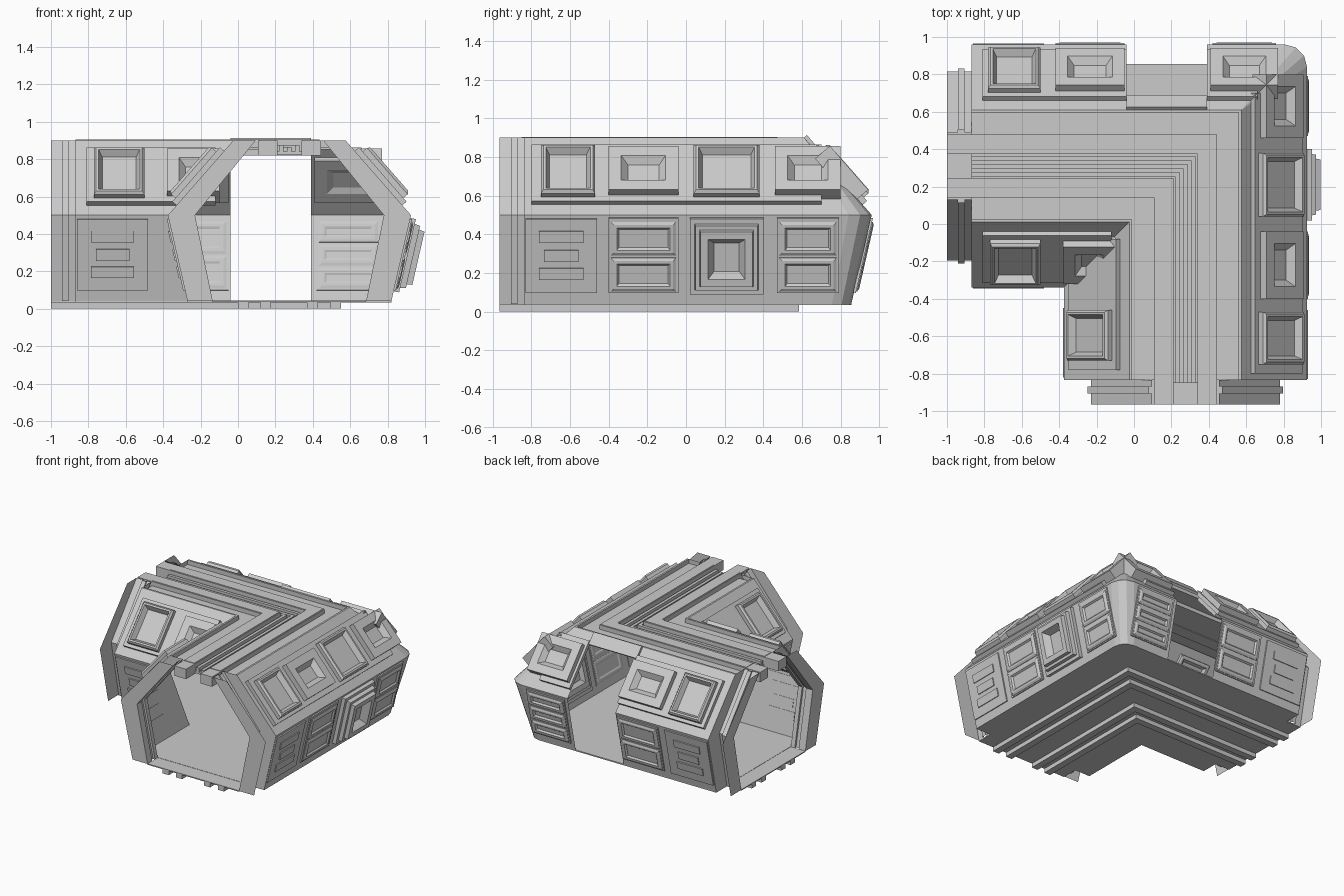
import bpy, bmesh
from math import sin, cos, pi

if "Cube" in bpy.data.objects:
    bpy.data.objects.remove(bpy.data.objects["Cube"])

CX, CY = 0.275, 0.31          # centre lines of the two corridor arms
XE, YE = -1.0, -0.965         # open ends of the arms
XW, YW = -0.87, -0.835        # where the panelled walls begin
OUTER = [(0.545, 0.04), (0.65, 0.5), (0.30, 0.9)]
INNER = [(0.41, 0.04), (0.505, 0.5), (0.18, 0.9)]


def finish(name, bm, recalc=True):
    bmesh.ops.remove_doubles(bm, verts=bm.verts, dist=1e-5)
    if recalc:
        bmesh.ops.recalc_face_normals(bm, faces=bm.faces)
    me = bpy.data.meshes.new(name)
    bm.to_mesh(me)
    bm.free()
    ob = bpy.data.objects.new(name, me)
    bpy.context.collection.objects.link(ob)
    return ob


def loft(bm, rows, closed=False):
    vs = [[bm.verts.new(p) for p in r] for r in rows]
    for a, b in zip(vs, vs[1:]):
        n = len(a)
        for i in range(n if closed else n - 1):
            j = (i + 1) % n
            bm.faces.new((a[i], a[j], b[j], b[i]))
    return vs


def path(o, r, xs, ys):
    """L-shaped line at offset o from the centre line, corner rounded by r."""
    arc = [(CX + o - r + r * cos(a), CY + o - r + r * sin(a))
           for a in (pi / 2, pi / 3, pi / 6, 0)]
    return [(xs, CY + o)] + arc + [(CX + o, ys)]


def chevron(name, a, b, z0, z1, xs=XE, ys=YE, r=0.0):
    """Solid L-shaped bar between offsets a and b."""
    bm = bmesh.new()
    pa, pb = path(a, 0, xs, ys), path(b, r, xs, ys)
    rows = [[(*p, z0), (*q, z0), (*q, z1), (*p, z1)] for p, q in zip(pa, pb)]
    vs = loft(bm, rows, True)
    bm.faces.new(vs[0])
    bm.faces.new(vs[-1][::-1])
    bmesh.ops.dissolve_degenerate(bm, dist=1e-5, edges=bm.edges)
    return finish(name, bm)


# Floor with ribs beneath
chevron("floor", -0.545, 0.545, 0.034, 0.044, XW, YW, 0.1)
chevron("floor_end_strip", -0.41, 0.41, 0.034, 0.042)
for i, o in enumerate((-0.275, -0.155, 0.095, 0.22)):
    chevron(f"floor_rib_{i}", o, o + 0.055, 0.0, 0.036)

# Ceiling beams, rails and side roof strips
for s in (-1, 1):
    lo, hi = sorted((s * 0.065, s * 0.168))
    chevron("ceiling_beam", lo, hi, 0.82, 0.9)
    chevron("ceiling_beam_pad", lo + 0.006, hi - 0.006, 0.89, 0.904, XW, -0.85)
    lo, hi = sorted((s * 0.16, s * 0.3))
    chevron("roof_strip", lo, hi, 0.85, 0.865, XW, YW)
    lo, hi = sorted((s * 0.285, s * 0.3))
    chevron("roof_lip", lo, hi, 0.85, 0.9, XW, YW)
chevron("ceiling_tray", -0.07, 0.07, 0.825, 0.84, XW, -0.85)
for i, o in enumerate((-0.055, -0.012, 0.03)):
    chevron(f"ceiling_rail_{i}", o, o + 0.024, 0.835, 0.875 - 0.01 * (i % 2), XW, -0.85)

# Wall shells: inner corner, outer corner, and the piece beyond the doorway
RAD = (0.1, 0.12, 0.0)


def wall(name, sign, xs):
    bm = bmesh.new()
    loft(bm, [[(*p, z) for p in path(sign * o, r if sign > 0 else 0, xs, YW)]
              for (o, z), r in zip(OUTER, RAD)])
    bmesh.ops.dissolve_degenerate(bm, dist=1e-5, edges=bm.edges)
    finish(name, bm)


wall("inner_wall", -1, XW)
wall("outer_wall", 1, 0.39)
bm = bmesh.new()
loft(bm, [[(x, CY + o, z) for x in (XW, -0.04)] for o, z in OUTER])
finish("outer_wall_by_doorway", bm)

# End frames: flange plate, stepped collar and shoulder
STEPS = [(0, 1), (0, 0), (0.06, 0), (0.06, 0.12), (0.095, 0.12),
         (0.095, 0), (0.13, 0), (0.13, 1)]
for arm in "xy":
    bm = bmesh.new()
    for s in (-1, 1):
        rows = []
        for d, k in STEPS:
            row = []
            for (oi, z), (oo, _) in zip(INNER, OUTER):
                h = s * (oi + (oo - oi) * k)
                row.append((XE + d, CY + h, z) if arm == "x" else (CX + h, YE + d, z))
            rows.append(row)
        loft(bm, rows)
    finish(f"end_frame_{arm}", bm)


def place(side, band, u, v, n):
    """Wall coordinates: u along, v up the slope, n outward."""
    if band == "up":
        o, z = 0.65 - 0.35 * v / 0.53 + 0.75 * n, 0.5 + 0.4 * v / 0.53 + 0.66 * n
    else:
        o, z = 0.545 + 0.105 * v / 0.47 + 0.975 * n, 0.04 + 0.46 * v / 0.47 - 0.22 * n
    return {"right": (CX + o, u, z), "left": (CX - o, u, z),
            "back": (u, CY + o, z), "front": (u, CY - o, z)}[side]


def panel(bm, side, band, u0, u1, v0, v1, rings, k=1.0):
    """Concentric rectangles (inset, height) lofted into a raised panel."""
    rows = [[place(side, band, u, v, n * k) for u, v in
             ((u0 + i, v0 + i), (u1 - i, v0 + i), (u1 - i, v1 - i), (u0 + i, v1 - i))]
            for i, n in rings]
    bm.faces.new(loft(bm, rows, True)[-1])


SLAB = [(0, 0), (0, 0.03)]
LARGE = [(0, 0), (0, 0.06), (0.012, 0.075), (0.025, 0.075), (0.045, 0.035)]
SMALL = [(0, 0), (0, 0.072), (0.065, 0.072), (0.1, 0.035)]
WINDOW = [(0, 0), (0, 0.014), (0.015, 0.022), (0.03, 0.022), (0.045, 0.006)]
BOX = [(0, 0), (0, 0.03), (0.025, 0.03), (0.03, 0.06), (0.05, 0.06),
       (0.055, 0.09), (0.095, 0.09), (0.125, 0.035)]
PLATE = [(0, 0), (0, 0.01)]
DASH = [(0, 0), (0, 0.018)]


def dashes(bm, side, a, b, k):
    panel(bm, side, "low", a, b, 0.06, 0.45, PLATE, k)
    m = (a + b) / 2
    for v, w in ((0.13, 0.115), (0.225, 0.09), (0.325, 0.115)):
        panel(bm, side, "low", m - w, m + w, v, v + 0.062, DASH, k)


def windows(bm, side, a, b, k, count=2):
    panel(bm, side, "low", a, b, 0.06, 0.455, PLATE, k)
    h = 0.38 / count
    for i in range(count):
        v = 0.068 + i * h
        panel(bm, side, "low", a + 0.012, b - 0.012, v, v + h - 0.012, WINDOW, k)


# per wall: slabs, large upper windows, small upper windows, dashes, window stacks, boxes
LAYOUT = {
    "right": ([(-0.80, 0.70)], [(-0.75, -0.47), (0.04, 0.38)], [(-0.40, -0.04), (0.46, 0.80)],
              [(-0.83, -0.46)], [(-0.40, -0.04, 2), (0.47, 0.79, 2)], [(0.02, 0.40)]),
    "back": ([(-0.81, -0.04), (0.39, 0.66)], [(-0.78, -0.50)], [(-0.42, -0.05), (0.41, 0.77)],
             [(-0.86, -0.48)], [(-0.42, -0.05, 2), (0.42, 0.76, 3)], []),
    "front": ([(-0.81, -0.12)], [(-0.77, -0.50)], [(-0.38, -0.10)],
              [(-0.86, -0.48)], [], []),
    "left": ([(-0.78, -0.08)], [(-0.73, -0.46)], [],
             [(-0.82, -0.45)], [], []),
}
for side, (slabs, large, small, dash, wins, boxes) in LAYOUT.items():
    bm = bmesh.new()
    for a, b in slabs:
        panel(bm, side, "up", a, b, 0.07, 0.455, SLAB)
    for k in (1.0, -0.4):          # outside face, shallow copy inside
        for a, b in large:
            panel(bm, side, "up", a, b, 0.095, 0.425, LARGE, k)
        for a, b in small:
            panel(bm, side, "up", a, b, 0.11, 0.41, SMALL, k)
        for a, b in dash:
            dashes(bm, side, a, b, k)
        for a, b, c in wins:
            windows(bm, side, a, b, k, c)
        for a, b in boxes:
            panel(bm, side, "low", a, b, 0.055, 0.455, BOX, k)
    finish(f"{side}_wall_panels", bm)

# Lintel strip over the doorway
bm = bmesh.new()
panel(bm, "back", "up", -0.04, 0.39, 0.43, 0.53, [(0, 0), (0, 0.02)])
finish("doorway_lintel", bm)
